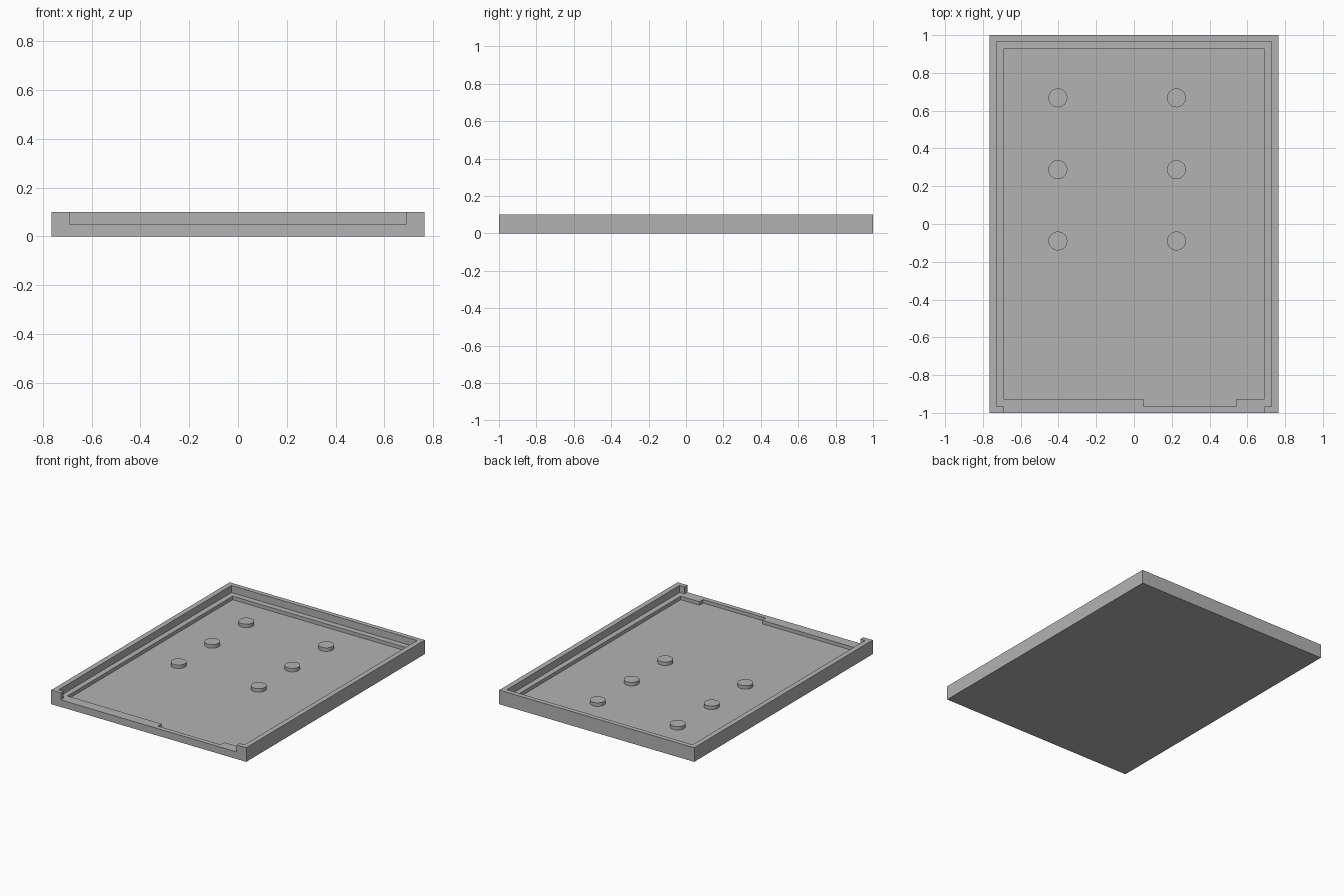
import bpy
import bmesh
from mathutils import Matrix, Vector

if "Cube" in bpy.data.objects:
    bpy.data.objects.remove(bpy.data.objects["Cube"])

grey = bpy.data.materials.new("plain grey")
grey.use_nodes = True
colour = (0.45, 0.45, 0.45, 1)
grey.diffuse_color = colour
grey.node_tree.nodes["Principled BSDF"].inputs["Base Color"].default_value = colour

HALF_X, HEIGHT = 0.765, 0.1
FLOOR, LEDGE, ABOVE = 0.025, 0.05, 0.2
WALL_X, WALL_Y = 0.728, 0.967
RIM_X, RIM_Y = 0.69, 0.926


def finish(name, bm):
    mesh = bpy.data.meshes.new(name)
    bm.to_mesh(mesh)
    bm.free()
    mesh.materials.append(grey)
    obj = bpy.data.objects.new(name, mesh)
    bpy.context.collection.objects.link(obj)
    return obj


def box(name, low, high):
    low, high = Vector(low), Vector(high)
    bm = bmesh.new()
    place = Matrix.Translation((low + high) / 2) @ Matrix.Diagonal((*(high - low), 1))
    bmesh.ops.create_cube(bm, size=1, matrix=place)
    return finish(name, bm)


def carve(target, low, high):
    cutter = box("cutter", low, high)
    cutter.hide_render = True
    mod = target.modifiers.new("carve", "BOOLEAN")
    mod.operation, mod.solver, mod.object = "DIFFERENCE", "EXACT", cutter
    bpy.context.view_layer.objects.active = target
    bpy.ops.object.modifier_apply(modifier=mod.name)
    bpy.data.objects.remove(cutter)


# Tray: solid slab with recesses
tray = box("tray", (-HALF_X, -1, 0), (HALF_X, 1, HEIGHT))
# space inside the outer wall, down to the ledge
carve(tray, (-WALL_X, -WALL_Y, LEDGE), (WALL_X, WALL_Y, ABOVE))
# space inside the ledge, down to the floor
carve(tray, (-RIM_X, -RIM_Y, FLOOR), (RIM_X, RIM_Y, ABOVE))
# wide opening in the front wall
carve(tray, (-RIM_X, -1.1, LEDGE), (RIM_X, -0.9, ABOVE))
# gap in the front ledge
carve(tray, (0.05, -WALL_Y, FLOOR), (0.542, -0.9, ABOVE))

# Round support pegs on the floor
for column, x in (("right", -0.403), ("left", 0.225)):
    for row, y in (("back", 0.668), ("middle", 0.288), ("front", -0.09)):
        bm = bmesh.new()
        bottom, top = FLOOR - 0.005, LEDGE
        bmesh.ops.create_cone(bm, cap_ends=True, segments=48, radius1=0.05, radius2=0.05,
                              depth=top - bottom,
                              matrix=Matrix.Translation((x, y, (top + bottom) / 2)))
        peg = finish(f"peg_{row}_{column}", bm)
        bpy.ops.object.select_all(action="DESELECT")
        peg.select_set(True)
        bpy.context.view_layer.objects.active = peg
        bpy.ops.object.shade_smooth_by_angle()
